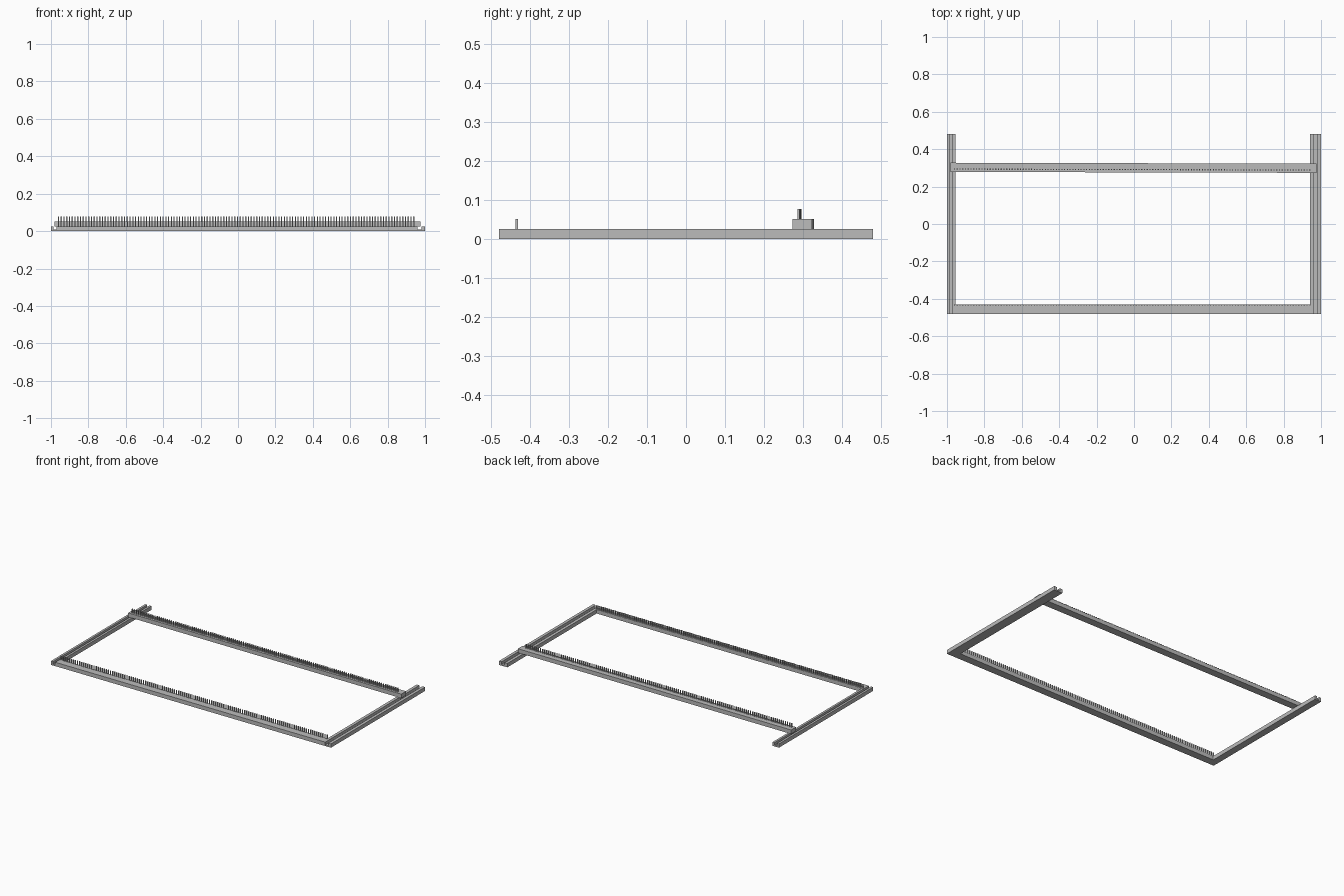
import bpy, bmesh
from mathutils import Matrix, Vector

cube = bpy.data.objects.get("Cube")
if cube:
    bpy.data.objects.remove(cube, do_unlink=True)

metal = bpy.data.materials.new("grey metal")
metal.use_nodes = True
metal.diffuse_color = (0.5, 0.5, 0.5, 1)
metal.node_tree.nodes["Principled BSDF"].inputs["Base Color"].default_value = (0.5, 0.5, 0.5, 1)


def add_object(name, bm):
    bmesh.ops.recalc_face_normals(bm, faces=bm.faces)
    mesh = bpy.data.meshes.new(name)
    bm.to_mesh(mesh)
    bm.free()
    mesh.materials.append(metal)
    obj = bpy.data.objects.new(name, mesh)
    bpy.context.collection.objects.link(obj)
    return obj


def add_box(bm, low, high):
    low, high = Vector(low), Vector(high)
    size = Matrix.Diagonal((*(high - low), 1))
    bmesh.ops.create_cube(bm, size=1, matrix=Matrix.Translation((low + high) / 2) @ size)


def channel_rail(name, x0, x1):
    """Upward-opening channel running front to back."""
    wall, floor, top = (x1 - x0) * 0.32, 0.008, 0.025
    profile = [(x0, 0), (x1, 0), (x1, top), (x1 - wall, top),
               (x1 - wall, floor), (x0 + wall, floor), (x0 + wall, top), (x0, top)]
    bm = bmesh.new()
    face = bm.faces.new([bm.verts.new((x, -0.48, z)) for x, z in profile])
    end = bmesh.ops.extrude_face_region(bm, geom=[face])["geom"]
    bmesh.ops.translate(bm, vec=(0, 0.96, 0),
                        verts=[v for v in end if isinstance(v, bmesh.types.BMVert)])
    # extruding keeps the starting cap only when it is not shared
    bmesh.ops.holes_fill(bm, edges=[e for e in bm.edges if e.is_boundary])
    return add_object(name, bm)


def pin_row(name, y, z, count=130, first=-0.96, last=0.94):
    """Evenly spaced upright pins."""
    bm = bmesh.new()
    for i in range(count):
        x = first + (last - first) * i / (count - 1)
        add_box(bm, (x - 0.003, y - 0.003, z), (x + 0.003, y + 0.003, z + 0.026))
    return add_object(name, bm)


def beam(name, low, high):
    bm = bmesh.new()
    add_box(bm, low, high)
    return add_object(name, bm)


# Side rails and front beam
channel_rail("right_rail", -1.0, -0.955)
channel_rail("left_rail", 0.94, 1.0)
beam("front_beam", (-0.955, -0.48, 0), (0.94, -0.43, 0.025))
pin_row("front_pins", -0.434, 0.025)

# Back beam rests on the rails, very slightly askew
back_parts = [beam("back_beam", (-0.98, 0.276, 0.025), (0.975, 0.325, 0.051)),
              pin_row("back_pins", 0.291, 0.051)]
pivot = Matrix.Translation((0, 0.3, 0))
for part in back_parts:
    part.data.transform(pivot @ Matrix.Rotation(-0.0026, 4, "Z") @ pivot.inverted())
